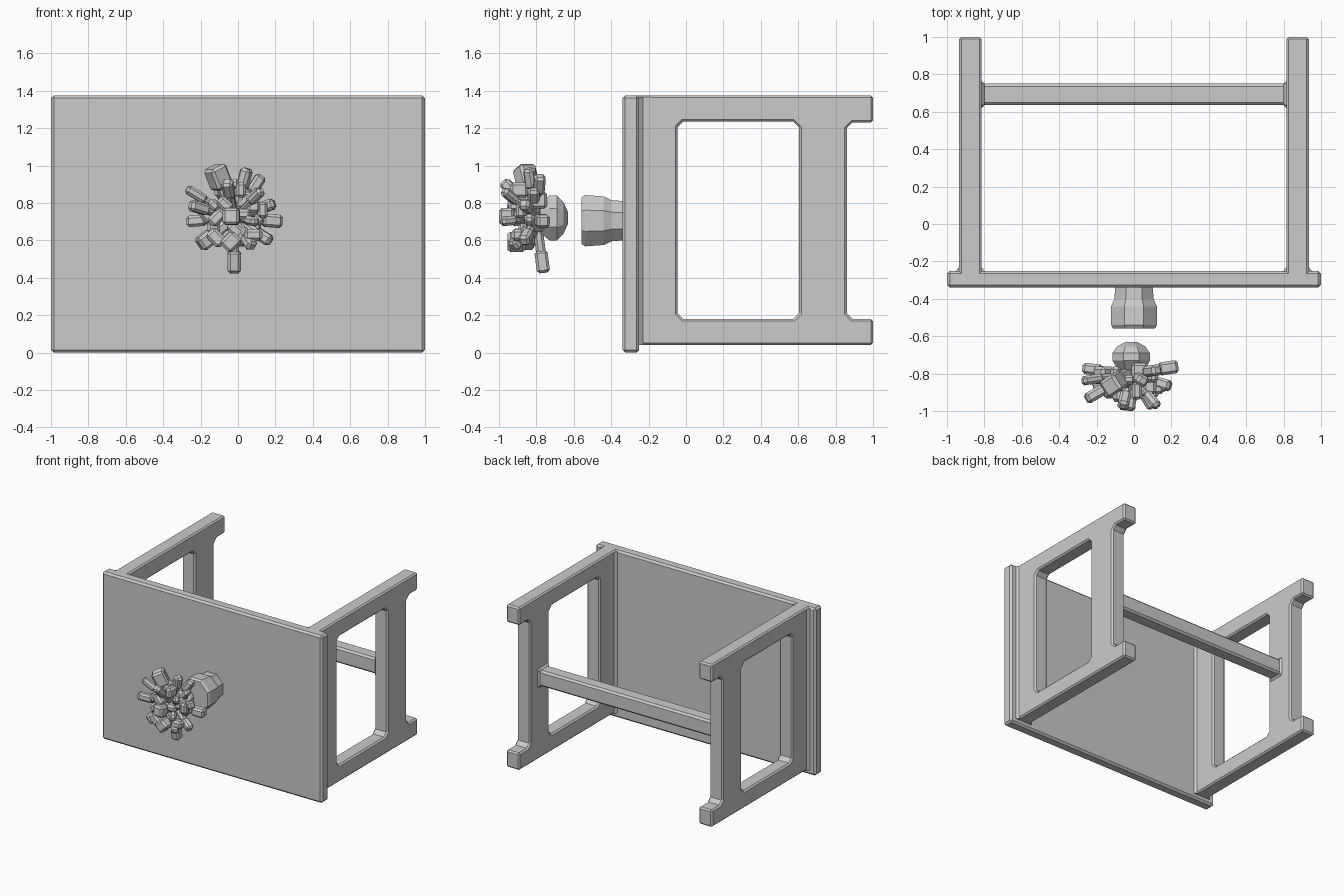
import bpy, bmesh, math, random
from mathutils import Vector, Matrix

if "Cube" in bpy.data.objects:
    bpy.data.objects.remove(bpy.data.objects["Cube"])

random.seed(4)


def add_object(name, bm):
    bmesh.ops.recalc_face_normals(bm, faces=bm.faces)
    me = bpy.data.meshes.new(name)
    bm.to_mesh(me)
    bm.free()
    ob = bpy.data.objects.new(name, me)
    bpy.context.collection.objects.link(ob)
    return ob


def bevel(ob, width):
    m = ob.modifiers.new("chamfer", 'BEVEL')
    m.width = width
    m.segments = 1
    m.limit_method = 'ANGLE'
    m.angle_limit = math.radians(50)


def mirror_x(ob):
    m = ob.modifiers.new("mirror", 'MIRROR')
    m.use_axis = (True, False, False)


def box(name, lo, hi, width=0.015):
    bm = bmesh.new()
    lo, hi = Vector(lo), Vector(hi)
    bmesh.ops.create_cube(bm, size=1, matrix=Matrix.Translation((lo + hi) / 2)
                          @ Matrix.Diagonal((*(hi - lo), 1)))
    ob = add_object(name, bm)
    bevel(ob, width)
    return ob


def prism(name, points, shift):
    """Extrude a planar polygon along a vector."""
    bm = bmesh.new()
    face = bm.faces.new([bm.verts.new(p) for p in points])
    ext = bmesh.ops.extrude_face_region(bm, geom=[face])
    bmesh.ops.translate(bm, vec=shift,
                        verts=[v for v in ext["geom"] if isinstance(v, bmesh.types.BMVert)])
    return add_object(name, bm)


# Table top standing on its long edge
box("table_top", (-1, -0.34, 0), (1, -0.25, 1.375))

# Side leg frames with a window and a notch between the feet
c = 0.03
outer = [(-0.28, 0.04), (1.0, 0.04), (1.0, 0.18), (0.86 + c, 0.18), (0.86, 0.18 + c),
         (0.86, 1.23 - c), (0.86 + c, 1.23), (1.0, 1.23), (1.0, 1.375), (-0.28, 1.375)]
y0, y1, z0, z1 = -0.045, 0.605, 0.18, 1.235
hole = [(y0 + c, z0), (y1 - c, z0), (y1, z0 + c), (y1, z1 - c),
        (y1 - c, z1), (y0 + c, z1), (y0, z1 - c), (y0, z0 + c)]
frame = prism("leg_frame", [(0.815, y, z) for y, z in outer], (0.12, 0, 0))
cutter = prism("frame_window_cutter", [(0.7, y, z) for y, z in hole], (0.4, 0, 0))
cutter.hide_render = True
cutter.hide_viewport = True
cut = frame.modifiers.new("window", 'BOOLEAN')
cut.operation = 'DIFFERENCE'
cut.solver = 'EXACT'
cut.object = cutter
bevel(frame, 0.012)
mirror_x(frame)

# Fillet strip where each frame meets the top
fillet = prism("frame_fillet", [(0.795, -0.255, 0.04), (0.955, -0.255, 0.04),
                                (0.933, -0.228, 0.04), (0.817, -0.228, 0.04)], (0, 0, 1.325))
mirror_x(fillet)

# Stretcher between the frames, with flared ends
box("stretcher", (-0.83, 0.635, 0.64), (0.83, 0.75, 0.77))
mirror_x(box("stretcher_end", (0.80, 0.62, 0.625), (0.83, 0.765, 0.785)))


# Faceted solids of rings along the y axis
def ring_solid(name, rings, cx, cz, sides=8):
    bm = bmesh.new()
    loops = []
    for y, rx, rz in rings:
        loop = []
        for i in range(sides):
            a = 2 * math.pi * (i + 0.5) / sides
            k = 1 / math.cos(math.pi / sides)
            loop.append(bm.verts.new((cx + rx * k * math.cos(a), y, cz + rz * k * math.sin(a))))
        loops.append(loop)
    for a, b in zip(loops, loops[1:]):
        for i in range(sides):
            j = (i + 1) % sides
            bm.faces.new((a[i], a[j], b[j], b[i]))
    bm.faces.new(loops[0])
    bm.faces.new(loops[-1])
    return add_object(name, bm)


ring_solid("plant_pot", [(-0.335, 0.10, 0.105), (-0.40, 0.105, 0.11), (-0.44, 0.122, 0.13),
                         (-0.54, 0.122, 0.137), (-0.558, 0.112, 0.125)], 0, 0.705)
ring_solid("foliage_base", [(-0.63, 0.03, 0.03), (-0.655, 0.075, 0.085), (-0.69, 0.10, 0.12),
                            (-0.73, 0.10, 0.12), (-0.78, 0.07, 0.08)], -0.015, 0.72)

# Foliage: chunky leaves reaching from a core to their tips (x, y, z, width)
core = Vector((-0.02, -0.80, 0.72))
tips = [(-0.13, -0.87, 1.00, 0.10), (-0.28, -0.84, 0.88, 0.05), (-0.28, -0.77, 0.70, 0.06),
        (-0.21, -0.86, 0.57, 0.08), (-0.02, -0.76, 0.42, 0.07), (0.05, -0.84, 0.99, 0.06),
        (0.13, -0.78, 0.95, 0.06), (0.20, -0.87, 0.80, 0.06), (0.24, -0.76, 0.70, 0.07),
        (0.18, -0.87, 0.59, 0.06), (0.08, -0.93, 0.56, 0.06), (-0.26, -0.94, 0.79, 0.06),
        (-0.04, -1.00, 0.73, 0.09), (0.13, -0.98, 0.87, 0.05), (-0.06, -0.98, 0.92, 0.06),
        (0.10, -0.99, 0.70, 0.05)]
bm = bmesh.new()
for x, y, z, w in tips:
    tip = Vector((x, y, z))
    d = tip - core
    rot = d.to_track_quat('Z', 'Y').to_matrix().to_4x4()
    # thin stalk, then a thicker leaf block at the end
    for a, b, s in ((0.1, 0.8, 0.75), (0.58, 0.98, 1.0)):
        mid = core + d * (a + b) / 2
        bmesh.ops.create_cube(bm, size=1, matrix=Matrix.Translation(mid) @ rot
                              @ Matrix.Diagonal((w * s, w * s, d.length * (b - a), 1)))
leaves = add_object("leaves", bm)
bevel(leaves, 0.014)

# Small inner leaves filling the cluster
bm = bmesh.new()
for i in range(22):
    a = i * 2.4
    r = 0.045 + 0.11 * math.sqrt(i / 22)
    p = Vector((-0.02 + r * math.cos(a), random.uniform(-0.91, -0.78), 0.74 + 1.1 * r * math.sin(a)))
    turn = Matrix.Rotation(random.choice((0, math.pi / 4)), 4, 'Y')
    size = [random.uniform(0.05, 0.10) for _ in range(3)]
    bmesh.ops.create_cube(bm, size=1, matrix=Matrix.Translation(p) @ turn
                          @ Matrix.Diagonal((*size, 1)))
inner = add_object("inner_leaves", bm)
bevel(inner, 0.015)
